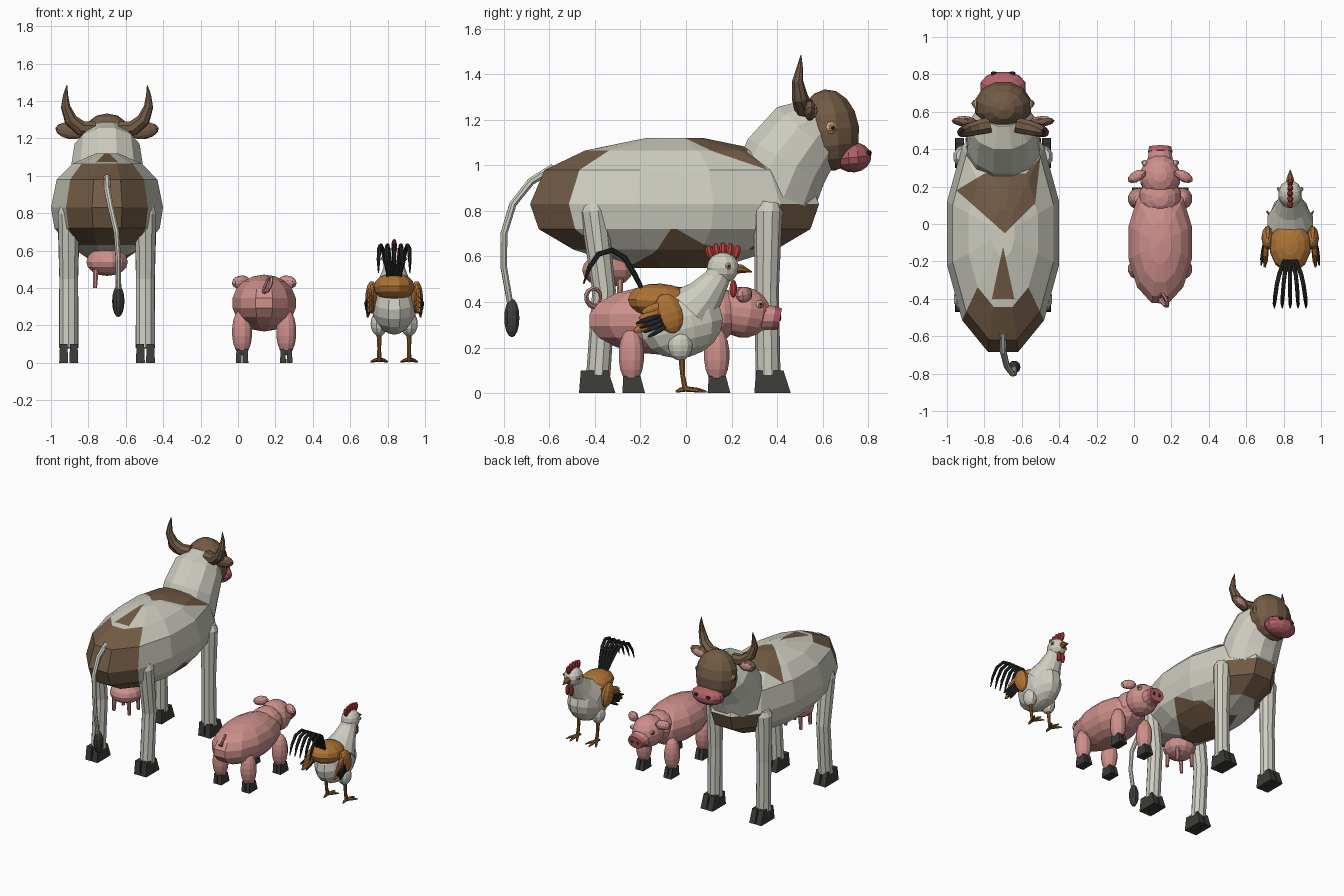
import bpy, bmesh
from math import pi, cos, sin
from mathutils import Vector, Matrix, Euler

if "Cube" in bpy.data.objects:
    bpy.data.objects.remove(bpy.data.objects["Cube"])


def material(name, r, g, b):
    m = bpy.data.materials.new(name)
    m.use_nodes = True
    m.diffuse_color = (r, g, b, 1)
    m.node_tree.nodes["Principled BSDF"].inputs["Base Color"].default_value = (r, g, b, 1)
    return m


WHITE = material("cream white", .62, .61, .53)
BROWN = material("hide brown", .17, .105, .06)
PINK = material("skin pink", .62, .28, .26)
ROSE = material("muzzle rose", .45, .12, .14)
DARK = material("hoof grey", .045, .048, .04)
BLACK = material("feather black", .018, .02, .02)
ORANGE = material("feather orange", .42, .17, .035)
RED = material("comb red", .5, .05, .045)
SHANK = material("shank brown", .27, .12, .03)


def finish(name, bm, *mats):
    bmesh.ops.recalc_face_normals(bm, faces=bm.faces)
    me = bpy.data.meshes.new(name)
    bm.to_mesh(me)
    bm.free()
    for m in mats:
        me.materials.append(m)
    ob = bpy.data.objects.new(name, me)
    bpy.context.collection.objects.link(ob)
    return ob


def ball_mesh(c, semi, seg=12, rings=8, rot=(0, 0, 0)):
    bm = bmesh.new()
    mx = (Matrix.Translation(c) @ Euler(rot).to_matrix().to_4x4()
          @ Matrix.Diagonal((*semi, 1)) @ Matrix.Rotation(pi / seg, 4, 'Z'))
    bmesh.ops.create_uvsphere(bm, u_segments=seg, v_segments=rings, radius=1, matrix=mx)
    return bm


def ball(name, c, semi, mat, seg=12, rings=8, rot=(0, 0, 0)):
    return finish(name, ball_mesh(c, semi, seg, rings, rot), mat)


def tube_mesh(pts, radii, sides=8):
    """Loft rings along a path; a radius is a number or an (x, y) pair."""
    bm, rows = bmesh.new(), []
    pts = [Vector(p) for p in pts]
    n = Vector((1, 0, 0))
    for i, p in enumerate(pts):
        t = (pts[min(i + 1, len(pts) - 1)] - pts[max(i - 1, 0)]).normalized()
        if abs(n.dot(t)) > .95:
            n = Vector((0, 0, 1))
        n = (n - t * n.dot(t)).normalized()
        b = t.cross(n)
        r = radii[i]
        ra, rb = r if isinstance(r, tuple) else (r, r)
        ang = [(k + .5) * 2 * pi / sides for k in range(sides)]
        rows.append([bm.verts.new(p + n * ra * cos(a) + b * rb * sin(a)) for a in ang])
    for r0, r1 in zip(rows, rows[1:]):
        for k in range(sides):
            j = (k + 1) % sides
            bm.faces.new((r0[k], r0[j], r1[j], r1[k]))
    bm.faces.new(rows[0])
    bm.faces.new(rows[-1])
    return bm


def tube(name, pts, radii, mat, sides=8):
    return finish(name, tube_mesh(pts, radii, sides), mat)


def patch(bm, poly, zmin, zmax):
    """Cut a convex outline into the hide from above and colour the inside."""
    edges = [(Vector(a), Vector(b)) for a, b in zip(poly, poly[1:] + poly[:1])]
    mid = sum((Vector(p) for p in poly), Vector((0, 0))) / len(poly)
    tests = []
    for a, b in edges:
        no = Vector((b.y - a.y, a.x - b.x))
        if no.dot(mid - a) < 0:
            no = -no
        tests.append((a, no))
        bmesh.ops.bisect_plane(bm, geom=bm.verts[:] + bm.edges[:] + bm.faces[:],
                               plane_co=(*a, 0), plane_no=(*no, 0))
    for f in bm.faces:
        c = f.calc_center_median()
        if zmin < c.z < zmax and all(no.dot(c.xy - a) > 0 for a, no in tests):
            f.material_index = 1


def hoof(name, x, y, w, l, h):
    # Two tapered toes with a narrow cleft
    for s in (-1, 1):
        bm = bmesh.new()
        bmesh.ops.create_cube(bm, size=1)
        for v in bm.verts:
            top = v.co.z > 0
            vy = v.co.y * l
            if top:
                vy = vy * .9 if vy < 0 else vy * .6
            v.co = (x + s * w * .27 + v.co.x * w * (.4 if top else .48), y + vy, h if top else 0)
        finish(name, bm, DARK)


def eye(name, c, s, r):
    ball(name, c, (r * .8, r, r), WHITE, 10, 6)
    ball(name + "_iris", (c[0] + s * r * .45, c[1] + r * .12, c[2]), (r * .5, r * .75, r * .75), ORANGE, 10, 6)
    ball(name + "_pupil", (c[0] + s * r * .8, c[1] + r * .2, c[2]), (r * .25, r * .35, r * .35), BLACK, 8, 6)


# ---- Cow ----
X = -.7
levels = [(.55, .3), (.63, .7), (.72, .94), (.83, 1), (.98, .9), (1.065, .62), (1.12, .2)]
bm = tube_mesh([(X, -.05, z) for z, f in levels], [(.31 * f, .657 * f) for z, f in levels], 12)
for f in bm.faces:
    c = f.calc_center_median()
    if c.y < -.42 and abs(c.x - X) < .2 and c.z > .6:
        f.material_index = 1
    if c.y > .38 and abs(c.x - X) < .2 and c.z < .8:
        f.material_index = 1
patch(bm, [(-.95, .18), (-.8, .27), (-.55, .27), (-.53, .11), (-.69, -.05)], .9, 2)
patch(bm, [(-.62, .22), (-.5, .36), (-.53, .1)], .9, 2)
patch(bm, [(-.76, -.4), (-.64, -.4), (-.7, -.12)], .9, 2)
patch(bm, [(-.41, -.06), (-.5, .14), (-.75, .22), (-.85, -.1), (-.7, -.3)], 0, .72)
finish("cow_body", bm, WHITE, BROWN)

tube("cow_neck", [(X, .38, .88), (X, .44, 1.02), (X, .53, 1.14), (X, .6, 1.2)],
     [.205, .2, .18, .12], WHITE, 12)
ball("cow_head", (X, .63, 1.155), (.155, .135, .18), BROWN, 12, 8, (.12, 0, 0))
ball("cow_muzzle", (X, .735, 1.035), (.125, .082, .066), ROSE, 12, 8, (.1, 0, 0))
ball("cow_udder", (X, -.345, .54), (.115, .115, .075), PINK)
for s in (-1, 1):
    ball("cow_nostril", (X + s * .05, .805, 1.055), (.017, .012, .012), BLACK, 8, 6)
    eye("cow_eye", (X + s * .14, .64, 1.165), s, .027)
    tube("cow_horn", [(X + s * a, .53 - b, z) for a, b, z in
                      ((.07, 0, 1.25), (.14, .015, 1.255), (.195, .03, 1.3), (.222, .04, 1.37),
                       (.222, .03, 1.43), (.215, .025, 1.485))],
         [.045, .042, .036, .025, .014, .002], BROWN)
    ball("cow_ear", (X + s * .2, .545, 1.24), (.078, .026, .043), BROWN, 10, 6, (0, -s * .2, s * .1))
    ball("cow_inner_ear", (X + s * .2, .559, 1.238), (.055, .018, .03), PINK, 10, 6, (0, -s * .2, s * .1))
    for y in (-.4, -.29):
        tube("cow_teat", [(X + s * .06, y, .5), (X + s * .065, y, .4)], [.016, .012], PINK)
    x = X + s * .205
    tube("cow_front_leg", [(x, .365, .84), (x, .36, .8), (x, .355, .45), (x, .36, .08)],
         [.045, .063, .053, .055], WHITE, 10)
    tube("cow_back_leg", [(x, -.405, .84), (x, -.405, .8), (x, -.36, .45), (x, -.385, .08)],
         [.045, .06, .052, .053], WHITE, 10)
    hoof("cow_front_hoof", x, .38, .1, .16, .1)
    hoof("cow_back_hoof", x, -.39, .1, .16, .1)
tube("cow_tail", [(X, -.58, .99), (X, -.68, .93), (-.68, -.76, .83), (-.65, -.8, .7), (-.64, -.8, .55), (-.64, -.77, .38)],
     [.02, .018, .017, .016, .015, .014], WHITE)
ball("cow_tail_tuft", (-.64, -.765, .33), (.033, .035, .085), DARK, 10, 8)

# ---- Pig ----
X = .14
ball("pig_body", (X, -.1, .32), (.178, .34, .152), PINK, 12, 9)
ball("pig_neck", (X, .14, .35), (.115, .12, .11), PINK)
ball("pig_head", (X, .25, .355), (.11, .125, .112), PINK, 12, 9, (-.15, 0, 0))
tube("pig_snout", [(X, .31, .335), (X, .39, .33)], [(.075, .065), (.062, .052)], PINK, 12)
tube("pig_snout_disc", [(X, .385, .33), (X, .413, .325)], [(.068, .056), (.06, .048)], ROSE, 12)
for s in (-1, 1):
    ball("pig_nostril", (X + s * .024, .413, .33), (.012, .006, .015), BLACK, 8, 6)
    eye("pig_eye", (X + s * .082, .325, .39), s, .018)
    ball("pig_ear", (X + s * .125, .255, .432), (.055, .03, .035), PINK, 10, 6, (.2, s * .15, -s * .5))
    for y, part in ((.135, "front"), (-.24, "back")):
        x = X + s * .118
        ball("pig_" + part + "_leg", (x, y, .165), (.056, .058, .125), PINK, 12, 9)
        hoof("pig_" + part + "_hoof", x, y + .01, .065, .1, .075)
curl = [(X + .03 * sin(a * .75) + .004 * a, -.4 - .035 * sin(a) - .002 * a, .42 - .04 * cos(a))
        for a in [i * .6 for i in range(12)]]
tube("pig_tail", curl, [.013 - .0007 * i for i in range(12)], PINK, 6)

# ---- Hen ----
X = .835
ball("hen_body", (X, -.02, .305), (.122, .19, .15), WHITE, 12, 9, (.25, 0, 0))
ball("hen_saddle", (X, -.115, .405), (.112, .145, .076), ORANGE, 12, 8, (-.05, 0, 0))
tube("hen_neck", [(X, .02, .36), (X, .085, .43), (X, .135, .5), (X, .155, .55)],
     [.125, .085, .06, .055], WHITE, 12)
ball("hen_head", (X, .162, .55), (.064, .072, .068), WHITE, 12, 8)
tube("hen_beak", [(X, .215, .545), (X, .245, .545), (X, .29, .532)], [.026, .02, .002], SHANK)
for i in range(5):
    y = .105 + i * .029
    ball("hen_comb", (X, y, .617 + .012 * sin(i * pi / 4)), (.016, .019, .034), RED, 8, 6, (.3 - i * .15, 0, 0))
for s in (-1, 1):
    eye("hen_eye", (X + s * .056, .185, .557), s, .014)
    ball("hen_wattle", (X + s * .017, .208, .458), (.015, .018, .04), RED, 8, 6)
    # Folded wing: shoulder, orange coverts and dark flight feathers
    ball("hen_wing", (X + s * .12, -.075, .35), (.034, .062, .09), ORANGE, 10, 8, (.3, 0, 0))
    for i in range(4):
        ball("hen_covert", (X + s * .13, -.135 - .012 * i, .375 - i * .027), (.014, .07, .02),
             ORANGE, 8, 6, (.35, 0, s * .1))
        ball("hen_flight_feather", (X + s * (.148 - .004 * i), -.16 + .015 * i, .325 - i * .016), (.01, .07, .011),
             BLACK, 8, 6, (.3 + .08 * i, 0, s * .12))
    # Leg and toes
    x = X + s * .08
    ball("hen_thigh", (x, -.025, .21), (.046, .056, .068), WHITE, 10, 8)
    tube("hen_shank", [(x, -.02, .17), (x, -.015, .08), (x, -.003, .015)], [.016, .011, .013], SHANK)
    for dx, dy in ((-.045, .07), (0, .09), (.045, .07), (0, -.045)):
        tube("hen_toe", [(x, -.003, .018), (x + dx * .6, dy * .6, .013), (x + dx, dy, .006)],
             [.012, .01, .004], SHANK, 6)
# Arched tail plumes
for i in range(-2, 3):
    arc = ((-.18, .43, .3), (-.225, .52, .5), (-.27, .595, .7), (-.325, .628, .85), (-.385, .61, .95), (-.425, .55, 1), (-.45, .48, 1))
    tube("hen_tail_feather", [(X + i * .042 * f, y, z) for y, z, f in arc],
         [.009, .012, .012, .012, .012, .01, .003], BLACK, 6)
